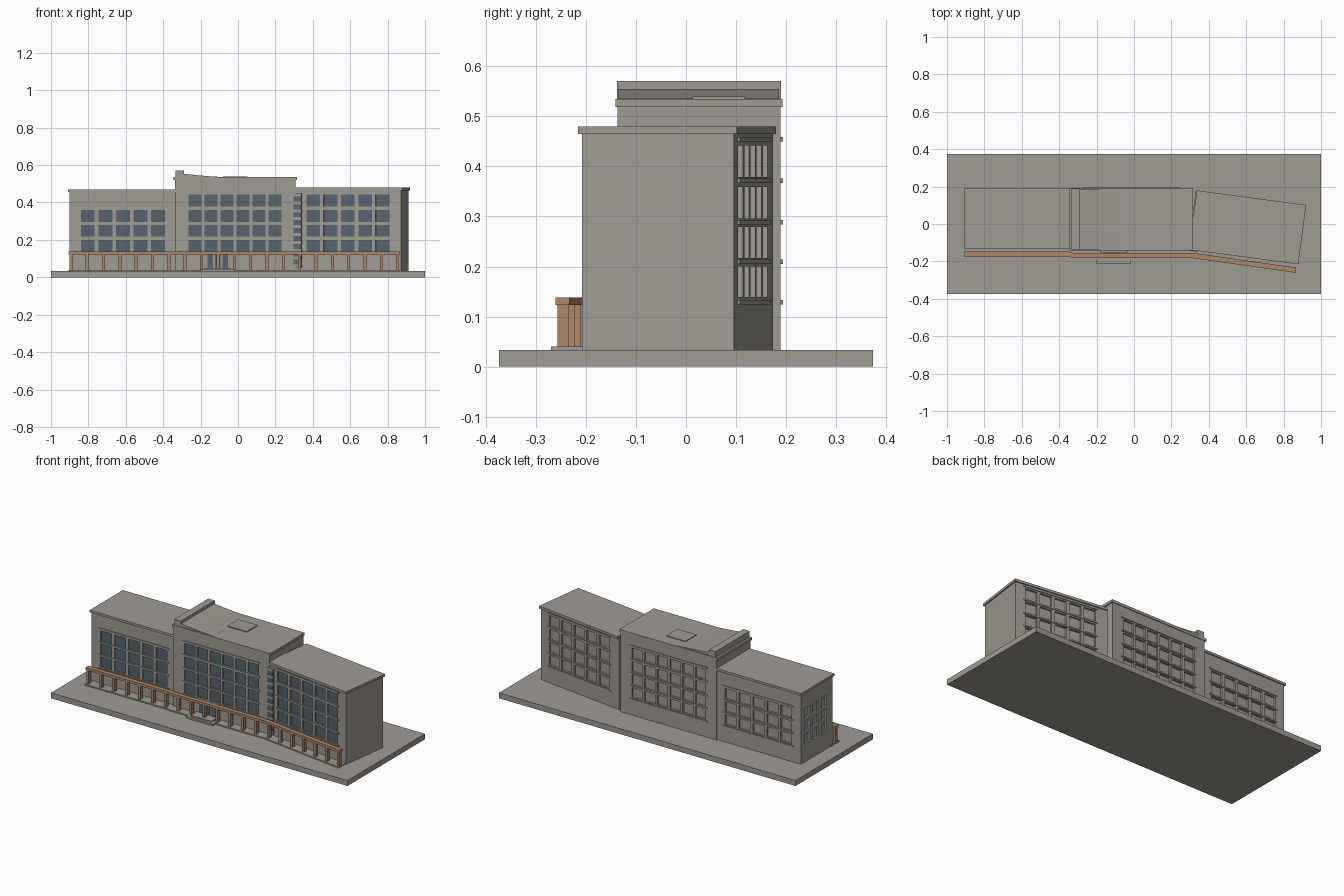
import bpy, bmesh, math
from mathutils import Matrix, Vector

if "Cube" in bpy.data.objects:
    bpy.data.objects.remove(bpy.data.objects["Cube"])


def material(name, r, g, b):
    m = bpy.data.materials.new(name)
    m.diffuse_color = (r, g, b, 1)
    m.use_nodes = True
    m.node_tree.nodes["Principled BSDF"].inputs["Base Color"].default_value = m.diffuse_color
    return m


CONCRETE = material("concrete grey", 0.35, 0.328, 0.295)
GLASS = material("blue grey glass", 0.092, 0.125, 0.155)
BROWN = material("terracotta brown", 0.42, 0.245, 0.148)
FLAT = Matrix.Identity(4)
# the right wing is turned slightly toward the front
WING = Matrix.Translation((0.6, -0.017, 0)) @ Matrix.Rotation(math.radians(-7.6), 4, 'Z')


def finish(name, bm, mat, M=FLAT):
    bmesh.ops.recalc_face_normals(bm, faces=bm.faces[:])
    me = bpy.data.meshes.new(name)
    bm.to_mesh(me)
    bm.free()
    me.materials.append(mat)
    ob = bpy.data.objects.new(name, me)
    ob.matrix_world = M
    bpy.context.collection.objects.link(ob)
    return ob


def boxes(name, items, mat, M=FLAT):
    """One object made of boxes given as (x0, x1, y0, y1, z0, z1)."""
    bm = bmesh.new()
    for x0, x1, y0, y1, z0, z1 in items:
        T = Matrix.Translation(((x0 + x1) / 2, (y0 + y1) / 2, (z0 + z1) / 2))
        S = Matrix.Diagonal((x1 - x0, y1 - y0, z1 - z0, 1))
        bmesh.ops.create_cube(bm, size=1, matrix=T @ S)
    return finish(name, bm, mat, M)


def cut(block, holes, M):
    cutter = boxes("cutter", holes, CONCRETE, M)
    mod = block.modifiers.new("recesses", 'BOOLEAN')
    mod.operation, mod.solver, mod.object = 'DIFFERENCE', 'EXACT', cutter
    bpy.context.view_layer.update()
    with bpy.context.temp_override(object=block, active_object=block, selected_objects=[block]):
        bpy.ops.object.modifier_apply(modifier=mod.name)
    bpy.data.objects.remove(cutter)


ROWS = [(0.139, 0.2), (0.217, 0.279), (0.296, 0.359), (0.379, 0.442)]
LEDGES = [0.128, 0.209, 0.288, 0.371, 0.454]
DEPTH = 0.012


def block_with_windows(name, size, top, x0, pitch, width, cols, rows, M=FLAT, extra=()):
    """Wall block with recessed windows and ledges on the front and back."""
    xa, xb, ya, yb = size
    block = boxes(name + "_walls", [(xa, xb, ya, yb, 0.03, top)], CONCRETE, M)
    columns = [(x0 + i * pitch, x0 + i * pitch + width) for i in range(cols)]
    holes, panes, ledges = list(extra), [], []
    for z0, z1 in ROWS[:rows]:
        for a, b in columns:
            holes.append((a, b, ya - 0.02, ya + DEPTH, z0, z1))
            holes.append((a, b, yb - DEPTH, yb + 0.02, z0, z1))
            panes.append((a, b, ya + DEPTH - 0.005, ya + DEPTH + 0.001, z0, z1))
    for z in LEDGES[:rows + 1]:
        span = (columns[0][0] - 0.012, columns[-1][1] + 0.012)
        ledges.append((*span, ya - 0.005, ya + 0.003, z - 0.004, z + 0.005))
        ledges.append((*span, yb - 0.003, yb + 0.005, z - 0.004, z + 0.005))
    cut(block, holes, M)
    boxes(name + "_window_glass", panes, GLASS, M)
    boxes(name + "_ledges", ledges, CONCRETE, M)


# ground slab
boxes("ground_slab", [(-1, 1, -0.373, 0.373, 0, 0.033)], CONCRETE)

# left wing, with three columns of blank recesses on its end wall
end_holes = [(-0.93, -0.89, y - 0.025, y + 0.025, z0, z1)
             for y in (0.12, 0.04, -0.04) for z0, z1 in ROWS[:3]]
block_with_windows("left_wing", (-0.902, -0.32, -0.124, 0.182), 0.458,
                   -0.84, 0.0937, 0.074, 5, 3, extra=end_holes)
boxes("left_wing_roof", [(-0.909, -0.33, -0.131, 0.189, 0.455, 0.469)], CONCRETE)

# centre block, its cornice, parapet and skylight
block_with_windows("centre", (-0.338, 0.308, -0.137, 0.189), 0.522,
                   -0.265, 0.0857, 0.07, 6, 4)
boxes("centre_cornice", [(-0.346, 0.315, -0.141, 0.193, 0.519, 0.535)], CONCRETE)
boxes("parapet", [(-0.333, -0.289, -0.138, 0.19, 0.53, 0.571)], CONCRETE)
boxes("skylight", [(-0.08, 0.05, 0.013, 0.118, 0.53, 0.54)], CONCRETE)

# roof sweeping up to the parapet
bm = bmesh.new()
profile = [(-0.295, 0.53), (-0.295, 0.554), (-0.22, 0.546), (-0.15, 0.54), (-0.07, 0.5352), (-0.07, 0.53)]
face = bm.faces.new([bm.verts.new((x, -0.135, z)) for x, z in profile])
ext = bmesh.ops.extrude_face_region(bm, geom=[face])
bmesh.ops.translate(bm, vec=(0, 0.321, 0),
                    verts=[v for v in ext["geom"] if isinstance(v, bmesh.types.BMVert)])
finish("swept_roof", bm, CONCRETE)

# right wing
block_with_windows("right_wing", (-0.293, 0.295, -0.153, 0.153), 0.468,
                   -0.216, 0.0933, 0.074, 5, 4, WING)
boxes("right_wing_roof", [(-0.288, 0.302, -0.16, 0.16, 0.465, 0.48)], CONCRETE, WING)

# stair window strip where the wing meets the centre
boxes("stair_glass", [(-0.285, -0.243, -0.161, -0.152, 0.06, 0.44)], GLASS, WING)
boxes("stair_slats", [(-0.287, -0.241, -0.165, -0.152, z - 0.008, z + 0.008)
                      for z in [0.06 + 0.0422 * i for i in range(10)]], CONCRETE, WING)

# covered walk along the front
PATH = [(-0.905, -0.162), (-0.345, -0.162), (-0.325, -0.168), (0.31, -0.168), (0.867, -0.247)]


def path_y(x):
    for (xa, ya), (xb, yb) in zip(PATH, PATH[1:]):
        if x <= xb:
            return ya + (yb - ya) * (x - xa) / (xb - xa)
    return PATH[-1][1]


def strip(name, front, back, z0, z1, mat):
    """Bar of constant section that follows the path."""
    bm = bmesh.new()
    rings = [[bm.verts.new((x, y + dy, z)) for dy, z in
              ((front, z0), (back, z0), (back, z1), (front, z1))] for x, y in PATH]
    for a, b in zip(rings, rings[1:]):
        for i in range(4):
            j = (i + 1) % 4
            bm.faces.new((a[i], a[j], b[j], b[i]))
    bm.faces.new(rings[0])
    bm.faces.new(rings[-1])
    return finish(name, bm, mat)


strip("walkway_plinth", -0.023, 0.055, 0.03, 0.04, CONCRETE)
strip("walkway_beam", -0.014, 0.014, 0.123, 0.138, BROWN)
posts = []
for i in range(21):
    x = -0.894 + i * 0.0874
    y = path_y(x)
    posts.append((x - 0.008, x + 0.008, y - 0.011, y + 0.011, 0.038, 0.125))
boxes("walkway_posts", posts, BROWN)

# entrance steps, canopy and doors
boxes("entrance_steps", [(-0.2, -0.02, -0.215, -0.13, 0.03, 0.043),
                         (-0.18, -0.04, -0.2, -0.13, 0.03, 0.05)], CONCRETE)
boxes("entrance_canopy", [(-0.18, -0.035, -0.153, -0.13, 0.122, 0.134)], CONCRETE)
boxes("entrance_doors", [(x, x + 0.03, -0.142, -0.135, 0.05, 0.122)
                         for x in (-0.163, -0.123, -0.083)], GLASS)
